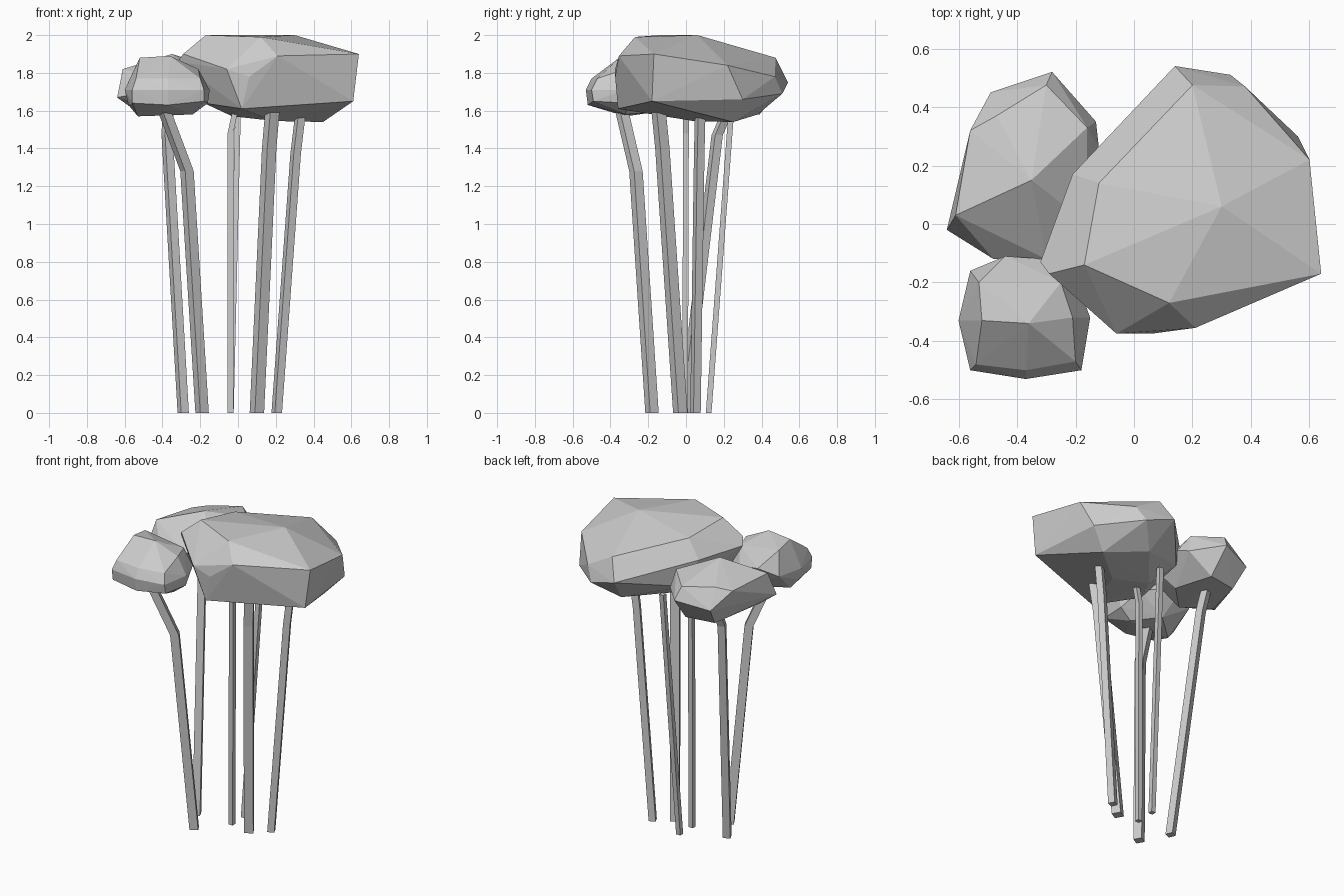
import bpy, bmesh, math
from mathutils import Vector


def finish(bm, name):
    bmesh.ops.recalc_face_normals(bm, faces=bm.faces)
    me = bpy.data.meshes.new(name)
    bm.to_mesh(me)
    bm.free()
    ob = bpy.data.objects.new(name, me)
    bpy.context.collection.objects.link(ob)
    return ob


def canopy(name, points):
    """Faceted foliage clump: the hull of its corner points."""
    bm = bmesh.new()
    for p in points:
        bm.verts.new(p)
    bmesh.ops.convex_hull(bm, input=bm.verts)
    bmesh.ops.delete(bm, geom=[v for v in bm.verts if not v.link_faces], context='VERTS')
    return finish(bm, name)


def trunk(name, path, width, turn=0):
    """Square stem swept along a short path."""
    bm = bmesh.new()
    rings = []
    for p in path:
        ring = []
        for i in range(4):
            a = math.radians(45 + 90 * i + turn)
            off = Vector((math.cos(a), math.sin(a), 0)) * width * math.sqrt(0.5)
            ring.append(bm.verts.new(Vector(p) + off))
        rings.append(ring)
    for a, b in zip(rings, rings[1:]):
        for i in range(4):
            j = (i + 1) % 4
            bm.faces.new((a[i], a[j], b[j], b[i]))
    bm.faces.new(rings[0])
    bm.faces.new(rings[-1])
    return finish(bm, name)


# Large canopy on the right: crown, shoulder, rim, underside
canopy("large_canopy", [
    (0.30, 0.06, 2.0), (-0.17, -0.14, 2.0), (0.12, -0.27, 1.99), (-0.12, 0.14, 1.96),
    (0.20, 0.475, 1.88), (0.21, -0.355, 1.89), (0.64, -0.17, 1.90), (0.60, 0.22, 1.84),
    (-0.29, -0.17, 1.90), (-0.32, -0.13, 1.86), (-0.21, 0.17, 1.85), (-0.06, -0.375, 1.82),
    (0.06, -0.375, 1.78), (0.38, 0.47, 1.78), (0.14, 0.54, 1.75), (0.33, 0.51, 1.69),
    (0.56, 0.30, 1.66), (0.61, -0.18, 1.65), (0.02, -0.36, 1.61), (-0.18, -0.15, 1.64),
    (-0.14, 0.22, 1.68), (0.20, 0.38, 1.58), (0.45, 0.25, 1.54), (0.20, 0.04, 1.545),
    (-0.03, 0.10, 1.57)])

# Medium canopy at the back left
canopy("back_canopy", [
    (-0.35, 0.15, 1.90), (-0.47, 0.37, 1.82), (-0.30, 0.475, 1.82), (-0.16, 0.33, 1.84),
    (-0.61, 0.03, 1.82), (-0.56, 0.32, 1.80), (-0.28, 0.52, 1.74), (-0.49, 0.45, 1.70),
    (-0.12, 0.26, 1.76), (-0.13, 0.35, 1.72), (-0.64, -0.02, 1.67), (-0.48, -0.12, 1.70),
    (-0.30, -0.12, 1.74), (-0.16, 0.0, 1.76), (-0.57, 0.05, 1.62), (-0.46, 0.36, 1.58),
    (-0.27, 0.39, 1.58), (-0.22, 0.12, 1.60), (-0.38, -0.04, 1.60)])

# Small canopy at the front left
canopy("front_canopy", [
    (-0.36, -0.34, 1.89), (-0.52, -0.33, 1.88), (-0.21, -0.32, 1.82), (-0.53, -0.20, 1.86),
    (-0.25, -0.20, 1.82), (-0.54, -0.48, 1.77), (-0.37, -0.50, 1.77), (-0.20, -0.47, 1.77),
    (-0.56, -0.50, 1.71), (-0.37, -0.53, 1.71), (-0.18, -0.50, 1.71), (-0.56, -0.49, 1.64),
    (-0.37, -0.52, 1.63), (-0.18, -0.49, 1.65), (-0.60, -0.33, 1.71), (-0.58, -0.33, 1.63),
    (-0.15, -0.32, 1.71), (-0.16, -0.31, 1.64), (-0.56, -0.16, 1.71), (-0.20, -0.18, 1.71),
    (-0.44, -0.11, 1.75), (-0.30, -0.12, 1.73), (-0.53, -0.32, 1.57), (-0.24, -0.32, 1.58),
    (-0.37, -0.18, 1.59)])

# Trunks
trunk("front_left_trunk", [(-0.19, -0.18, 0), (-0.27, -0.265, 1.28), (-0.39, -0.34, 1.60)], 0.052, 30)
trunk("back_left_trunk", [(-0.29, -0.01, 0), (-0.375, 0.165, 1.47), (-0.37, 0.23, 1.62)], 0.045, 25)
trunk("middle_trunk", [(-0.04, -0.005, 0), (-0.04, 0.0, 1.48), (-0.015, 0.0, 1.60)], 0.03)
trunk("back_middle_trunk", [(-0.038, 0.12, 0), (0.0, 0.24, 1.60)], 0.03)
trunk("front_right_trunk", [(0.10, -0.03, 0), (0.165, -0.125, 1.4), (0.182, -0.145, 1.60)], 0.056, 30)
trunk("right_trunk", [(0.205, 0.05, 0), (0.305, 0.07, 1.37), (0.33, 0.075, 1.58)], 0.042, 25)
